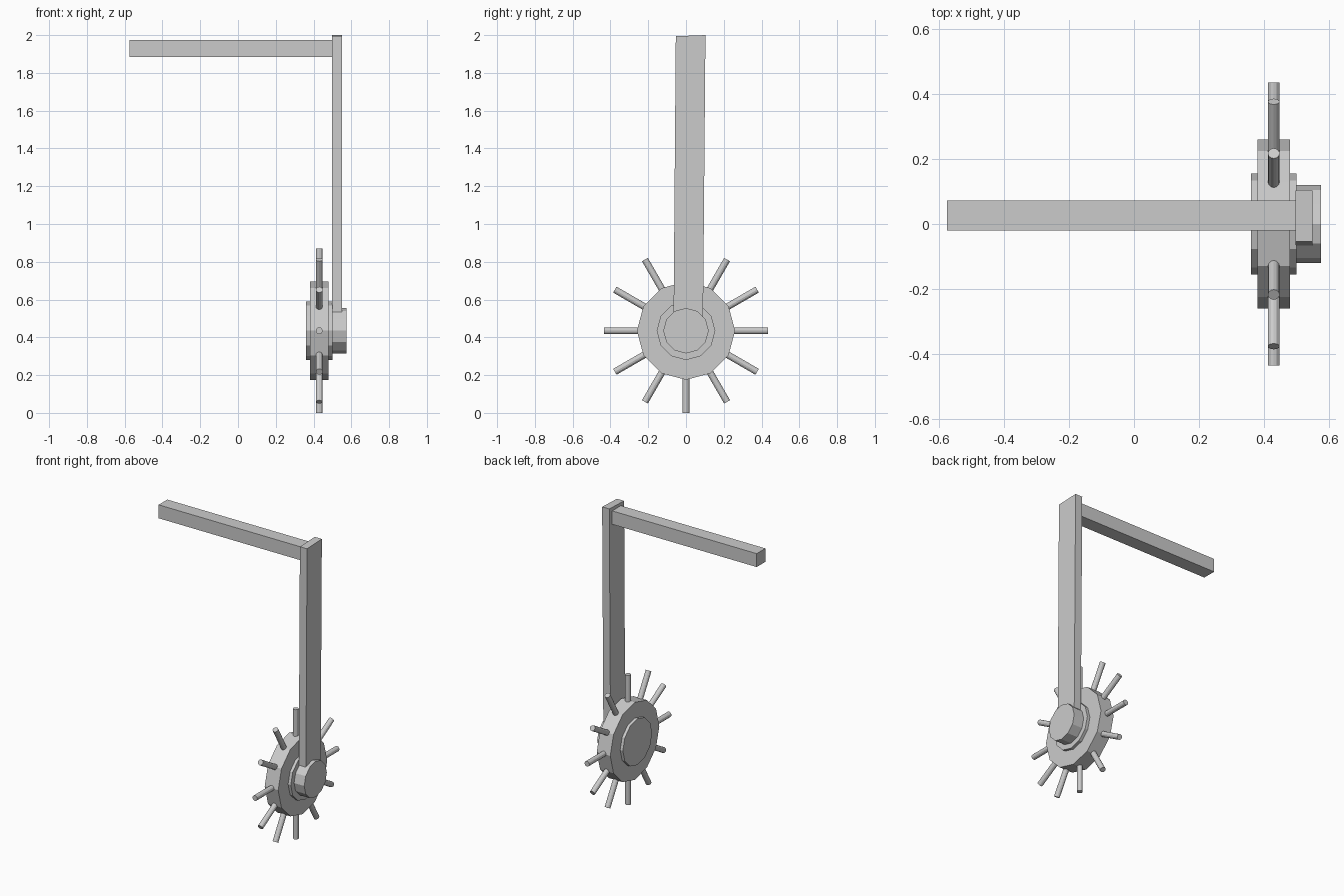
import bpy, bmesh
from math import pi, sin, cos
from mathutils import Matrix, Vector

if "Cube" in bpy.data.objects:
    bpy.data.objects.remove(bpy.data.objects["Cube"])

WHEEL_Z = 0.435


def finish(name, bm):
    bmesh.ops.recalc_face_normals(bm, faces=bm.faces)
    mesh = bpy.data.meshes.new(name)
    bm.to_mesh(mesh)
    bm.free()
    obj = bpy.data.objects.new(name, mesh)
    bpy.context.collection.objects.link(obj)
    return obj


def disc(name, x0, x1, radius, sides):
    # Cylinder along x, with a vertex pointing straight up
    bm = bmesh.new()
    bmesh.ops.create_cone(bm, cap_ends=True, segments=sides, radius1=radius,
                          radius2=radius, depth=x1 - x0,
                          matrix=Matrix.Translation(((x0 + x1) / 2, 0, WHEEL_Z))
                          @ Matrix.Rotation(pi / 2, 4, 'Y'))
    return finish(name, bm)


def prism(name, x0, x1, profile):
    # Extrude a (y, z) outline along x
    bm = bmesh.new()
    face = bm.faces.new([bm.verts.new((x0, y, z)) for y, z in profile])
    ext = bmesh.ops.extrude_face_region(bm, geom=[face], use_keep_orig=True)
    verts = [g for g in ext['geom'] if isinstance(g, bmesh.types.BMVert)]
    bmesh.ops.translate(bm, verts=verts, vec=(x1 - x0, 0, 0))
    return finish(name, bm)


# Wheel, hub and outer cap
disc("wheel_disc", 0.38, 0.48, 0.26, 12)
disc("wheel_hub", 0.36, 0.50, 0.155, 12)
disc("axle_cap", 0.49, 0.575, 0.12, 12)

# Twelve spokes around the rim
inner, outer = 0.20, 0.435
for i in range(12):
    a = i * pi / 6
    d = Vector((0, sin(a), cos(a)))
    bm = bmesh.new()
    bmesh.ops.create_cone(bm, cap_ends=True, segments=12, radius1=0.018,
                          radius2=0.018, depth=outer - inner,
                          matrix=Matrix.Translation(Vector((0.43, 0, WHEEL_Z)) + d * (inner + outer) / 2)
                          @ Matrix.Rotation(-a, 4, 'X'))
    finish(f"spoke_{i + 1}", bm)

# Slightly leaning upright arm
prism("upright_arm", 0.497, 0.55,
      [(-0.066, 0.48), (0.09, 0.48), (0.103, 2.0), (-0.054, 1.994)])

# Horizontal handle bar
prism("handle_bar", -0.575, 0.50,
      [(-0.02, 1.885), (0.072, 1.885), (0.072, 1.975), (-0.02, 1.975)])
